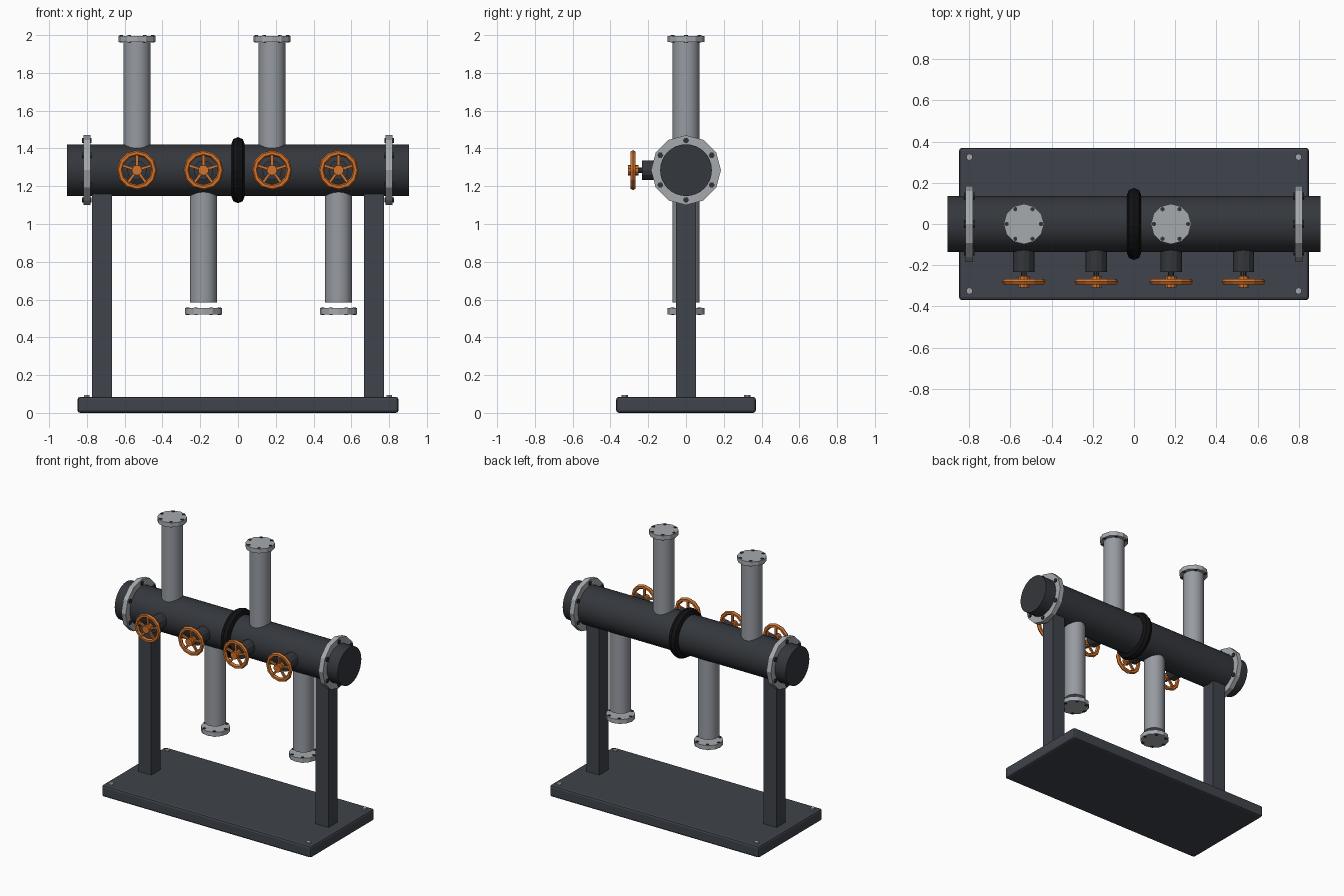
import bpy, math
from mathutils import Vector

if "Cube" in bpy.data.objects:
    bpy.data.objects.remove(bpy.data.objects["Cube"])


def mat(name, r, g, b):
    m = bpy.data.materials.new(name)
    m.diffuse_color = (r, g, b, 1)
    m.use_nodes = True
    m.node_tree.nodes["Principled BSDF"].inputs["Base Color"].default_value = m.diffuse_color
    return m


STEEL = mat("base_paint", 0.05, 0.057, 0.07)
DARK = mat("dark_pipe", 0.034, 0.038, 0.045)
GREY = mat("grey_pipe", 0.31, 0.33, 0.36)
LIGHT = mat("flange_steel", 0.38, 0.4, 0.42)
BOLT = mat("bolt_dark", 0.03, 0.033, 0.038)
BLACK = mat("rubber_black", 0.006, 0.006, 0.007)
ORANGE = mat("wheel_orange", 0.65, 0.17, 0.025)
AXIS_ROT = {"x": (0, math.pi / 2, 0), "y": (math.pi / 2, 0, 0), "z": (0, 0, 0)}
ZC = 1.285


def finish(name, material, smooth=False):
    ob = bpy.context.object
    ob.name = name
    ob.data.materials.append(material)
    if smooth:
        bpy.ops.object.shade_smooth_by_angle(angle=math.radians(35))
    return ob


def cyl(name, loc, r, length, axis, material, n=32, smooth=False):
    bpy.ops.mesh.primitive_cylinder_add(vertices=n, radius=r, depth=length,
                                        location=loc, rotation=AXIS_ROT[axis])
    return finish(name, material, smooth)


def box(name, loc, size, material, bevel=0.0, rot=(0, 0, 0)):
    bpy.ops.mesh.primitive_cube_add(size=1, location=loc, rotation=rot)
    ob = finish(name, material)
    ob.scale = size
    bpy.ops.object.transform_apply(location=False, rotation=False, scale=True)
    if bevel:
        m = ob.modifiers.new("bevel", "BEVEL")
        m.width, m.segments = bevel, 2
    return ob


def torus(name, loc, major, minor, axis, material, n, k):
    bpy.ops.mesh.primitive_torus_add(major_radius=major, minor_radius=minor, location=loc,
                                     rotation=AXIS_ROT[axis], major_segments=n, minor_segments=k)
    return finish(name, material)


def flange(name, loc, r, thick, axis, bolt_r, bolt_len):
    # Twelve-sided disc with six through bolts
    cyl(name, loc, r, thick, axis, LIGHT, 12)
    for i in range(6):
        a = i * math.pi / 3
        u, v = r * 0.85 * math.cos(a), r * 0.85 * math.sin(a)
        off = Vector((0, v, u)) if axis == "x" else Vector((u, v, 0))
        cyl(name + "_bolt", Vector(loc) + off, bolt_r, bolt_len, axis, BOLT, 6)


# Base plate and anchor bolts
box("base_plate", (0, 0, 0.0425), (1.70, 0.74, 0.085), STEEL, 0.015)
for sx in (-1, 1):
    for sy in (-1, 1):
        cyl("anchor_bolt", (sx * 0.8, sy * 0.325, 0.085), 0.017, 0.02, "z", LIGHT, 6)
    # Support posts and end flanges
    box("support_post", (sx * 0.72, 0, 0.64), (0.105, 0.105, 1.13), STEEL)
    flange("end_flange", (sx * 0.8, 0, ZC), 0.185, 0.036, "x", 0.016, 0.05)

# Main header pipe and centre coupling
cyl("main_pipe", (0, 0, ZC), 0.137, 1.81, "x", DARK, 32, True)
torus("centre_gasket", (0, 0, ZC), 0.14, 0.035, "x", BLACK, 24, 8)

for i, x in enumerate((-0.535, -0.183, 0.18, 0.532)):
    # Branch pipes alternate up and down
    up = i % 2 == 0
    s = 1 if up else -1
    cyl("branch_pipe", (x, 0, ZC + s * 0.35), 0.072, 0.70, "z", GREY, 24, True)
    flange("branch_flange", (x, 0, 1.98 if up else 0.538), 0.098, 0.032, "z", 0.011, 0.04)

    # Valve body and stem
    cyl("valve_body", (x, -0.165, ZC), 0.052, 0.135, "y", DARK, 12)
    cyl("valve_stem", (x, -0.245, ZC), 0.014, 0.05, "y", DARK, 8)

    # Hand wheel
    torus("wheel_rim", (x, -0.28, ZC), 0.091, 0.015, "y", ORANGE, 12, 6)
    cyl("wheel_hub", (x, -0.28, ZC), 0.028, 0.056, "y", ORANGE, 10)
    for k in range(5):
        a = math.pi / 2 + k * math.tau / 5
        box("wheel_spoke", (x + 0.05 * math.cos(a), -0.28, ZC + 0.05 * math.sin(a)),
            (0.085, 0.014, 0.014), ORANGE, rot=(0, -a, 0))
